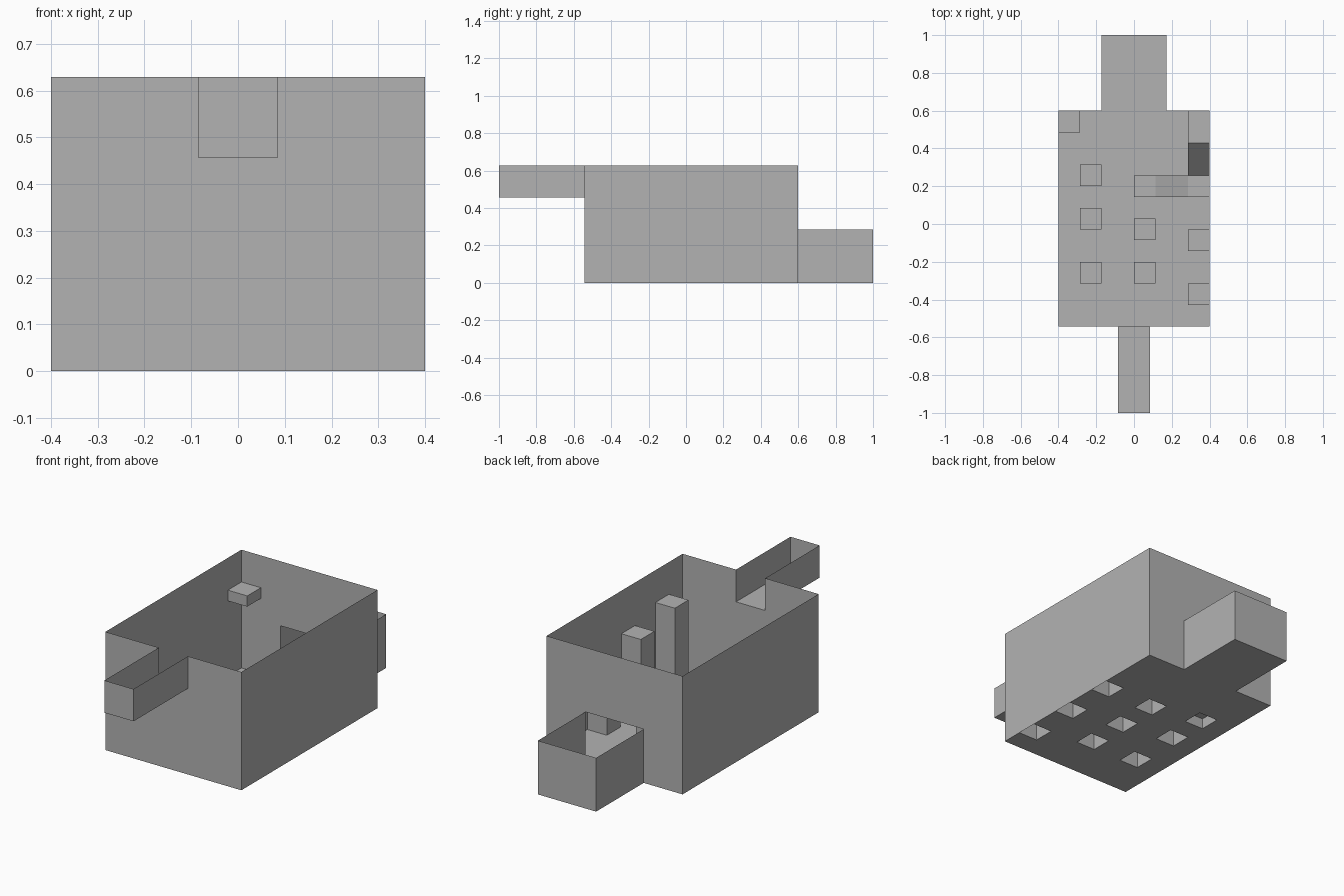
import bpy
import bmesh

cube = bpy.data.objects.get("Cube")
if cube:
    bpy.data.objects.remove(cube, do_unlink=True)

U = 2 / 35  # one building unit

grey = bpy.data.materials.new("plain grey")
grey.use_nodes = True
grey.diffuse_color = (0.45, 0.45, 0.45, 1)
grey.node_tree.nodes["Principled BSDF"].inputs["Base Color"].default_value = (0.45, 0.45, 0.45, 1)


def make(name, polygons):
    """Mesh object from polygons given in building units."""
    bm = bmesh.new()
    for poly in polygons:
        bm.faces.new([bm.verts.new([c * U for c in p]) for p in poly])
    bmesh.ops.remove_doubles(bm, verts=bm.verts, dist=0.0001)
    bmesh.ops.recalc_face_normals(bm, faces=bm.faces)
    mesh = bpy.data.meshes.new(name)
    bm.to_mesh(mesh)
    bm.free()
    mesh.materials.append(grey)
    obj = bpy.data.objects.new(name, mesh)
    bpy.context.collection.objects.link(obj)
    return obj


def across(profile, y):
    """Upright panel facing front or back."""
    return [(x, y, z) for x, z in profile]


def along(x, y0, y1, z0, z1):
    """Upright panel facing sideways."""
    return [(x, y0, z0), (x, y1, z0), (x, y1, z1), (x, y0, z1)]


def flat(x0, x1, y0, y1, z):
    return [(x0, y0, z), (x1, y0, z), (x1, y1, z), (x0, y1, z)]


def rect(x0, x1, z0, z1):
    return [(x0, z0), (x1, z0), (x1, z1), (x0, z1)]


def prism(name, outline, shift):
    """Closed solid: an outline pushed along a vector."""
    far = [tuple(a + b for a, b in zip(p, shift)) for p in outline]
    n = len(outline)
    sides = [[outline[i], outline[(i + 1) % n], far[(i + 1) % n], far[i]] for i in range(n)]
    make(name, [outline, far] + sides)


W, FRONT, BACK, TOP = 7, -9.5, 10.5, 11

# Open box walls, with a notch for each channel
make("side_walls", [along(s * W, FRONT, BACK, 0, TOP) for s in (-1, 1)])
make("front_wall", [across([(-W, 0), (W, 0), (W, TOP), (1.5, TOP), (1.5, 8),
                            (-1.5, 8), (-1.5, TOP), (-W, TOP)], FRONT)])
make("back_wall", [across([(-W, 0), (-3, 0), (-3, 5), (3, 5), (3, 0),
                           (W, 0), (W, TOP), (-W, TOP)], BACK)])


# Open-topped channels at both ends
def channel(name, half, inner, outer, z0, z1):
    make(name, [flat(-half, half, inner, outer, z0),
                across(rect(-half, half, z0, z1), outer),
                along(-half, inner, outer, z0, z1),
                along(half, inner, outer, z0, z1)])


channel("front_chute", 1.5, FRONT, -17.5, 8, TOP)
channel("rear_tray", 3, BACK, 17.5, 0, 5)

# Pillars: low corner x, y and height, hollow and open underneath
pillars = [(5, -7.5, 8), (5, -2.5, 7), (5, 2.5, 4),
           (0, 2.5, 5), (0, -1.5, 4), (0, -5.5, 3),
           (-5, -5.5, 3), (-5, -0.5, 2), (-5, 3.5, 1)]
for i, (x, y, h) in enumerate(pillars):
    sides = [flat(x, x + 2, y, y + 2, h),
             across(rect(x, x + 2, 0, h), y),
             across(rect(x, x + 2, 0, h), y + 2),
             along(x, y, y + 2, 0, h)]
    if x + 2 < W:
        sides.append(along(x + 2, y, y + 2, 0, h))
    make(f"pillar_{i + 1}", sides)

# Floor, left open under every pillar
xs = sorted({-W, W} | {p[0] + d for p in pillars for d in (0, 2)})
ys = sorted({FRONT, BACK} | {p[1] + d for p in pillars for d in (0, 2)})
cells = []
for x0, x1 in zip(xs, xs[1:]):
    for y0, y1 in zip(ys, ys[1:]):
        cx, cy = (x0 + x1) / 2, (y0 + y1) / 2
        if not any(0 < cx - px < 2 and 0 < cy - py < 2 for px, py, _ in pillars):
            cells.append(flat(x0, x1, y0, y1, 0))
make("floor", cells)

# Sloping bridge between two pillars
prism("bridge", [(2, 2.5, 5), (5, 2.5, 4), (5, 2.5, 3), (2, 2.5, 4)], (0, 2, 0))

# Steep ramp up to the landing in the corner
prism("ramp_and_landing", [(5, 4.5, 4), (5, 7.5, 7), (5, 10.5, 7),
                           (5, 10.5, 6), (5, 7.5, 6), (5, 4.5, 3)], (2, 0, 0))

# Ledge fixed in the opposite corner
prism("corner_ledge", flat(-7, -5, 8.5, 10.5, 7), (0, 0, 1))
